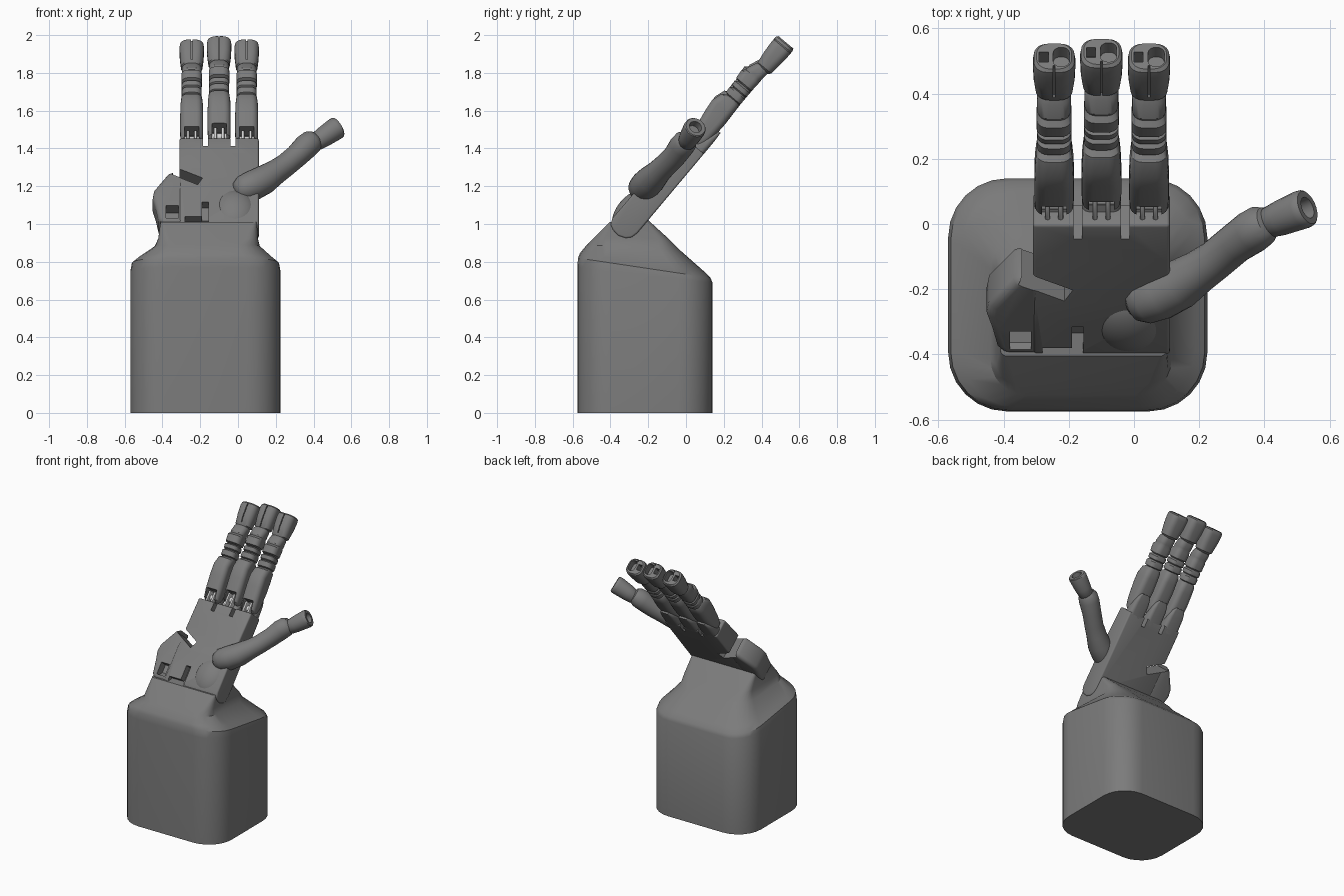
import bpy, bmesh, math
from mathutils import Vector, Matrix

cube = bpy.data.objects.get("Cube")
if cube:
    bpy.data.objects.remove(cube, do_unlink=True)


def material(name, value):
    m = bpy.data.materials.new(name)
    m.use_nodes = True
    col = (value, value, value, 1)
    m.diffuse_color = col
    m.node_tree.nodes["Principled BSDF"].inputs["Base Color"].default_value = col
    return m


GREY = material("mid grey", 0.2)
LIGHT = material("light grey", 0.65)

# Hand frame: local x = across, local y = towards fingertips, local z = palm side
HAND = Matrix.Translation((0, -0.2, 1.02)) @ Matrix.Rotation(math.radians(50), 4, 'X')


def finish(name, bm, mat, frame):
    bmesh.ops.recalc_face_normals(bm, faces=bm.faces[:])
    me = bpy.data.meshes.new(name)
    bm.to_mesh(me)
    bm.free()
    me.materials.append(mat)
    ob = bpy.data.objects.new(name, me)
    bpy.context.collection.objects.link(ob)
    ob.matrix_world = frame
    return ob


def loft(name, rings, mat=GREY, frame=HAND):
    """Skin a stack of equal-count rings and cap both ends."""
    bm = bmesh.new()
    rows = [[bm.verts.new(p) for p in r] for r in rings]
    n = len(rows[0])
    for a, b in zip(rows, rows[1:]):
        for i in range(n):
            j = (i + 1) % n
            bm.faces.new((a[i], a[j], b[j], b[i]))
    bm.faces.new(rows[0])
    bm.faces.new(rows[-1])
    return finish(name, bm, mat, frame)


def rounded_rect(x0, x1, y0, y1, r, seg=5):
    r = min(r, (x1 - x0) * 0.49, (y1 - y0) * 0.49)
    corners = [(x1 - r, y1 - r), (x0 + r, y1 - r), (x0 + r, y0 + r), (x1 - r, y0 + r)]
    return [(cx + r * math.cos((k + i / seg) * math.pi / 2),
             cy + r * math.sin((k + i / seg) * math.pi / 2))
            for k, (cx, cy) in enumerate(corners) for i in range(seg + 1)]


def limb(name, cx, sections, r=0.04, mat=GREY):
    """Rounded box sections (u, half width, back, front) along the hand."""
    return loft(name, [[(x, u, v) for x, v in rounded_rect(cx - w, cx + w, b, f, r)]
                       for u, w, b, f in sections], mat)


def box(name, x0, x1, u0, u1, v0, v1, turn=0, mat=GREY):
    c = Vector(((x0 + x1) / 2, (u0 + u1) / 2, (v0 + v1) / 2))
    bm = bmesh.new()
    bmesh.ops.create_cube(bm, size=1)
    bmesh.ops.scale(bm, vec=(x1 - x0, u1 - u0, v1 - v0), verts=bm.verts)
    m = Matrix.Translation(c) @ Matrix.Rotation(math.radians(turn), 4, 'Z')
    bmesh.ops.transform(bm, matrix=m, verts=bm.verts)
    return finish(name, bm, mat, HAND)


def apply_mod(ob, mod):
    bpy.context.view_layer.objects.active = ob
    bpy.ops.object.modifier_apply(modifier=mod.name)


def bevel(ob, width, seg=3):
    mod = ob.modifiers.new("bevel", 'BEVEL')
    mod.width, mod.segments = width, seg
    mod.limit_method, mod.angle_limit = 'ANGLE', math.radians(40)
    apply_mod(ob, mod)


def cut(ob, *cutters):
    for c in cutters:
        c.hide_render = True
        mod = ob.modifiers.new("cut", 'BOOLEAN')
        mod.operation, mod.solver, mod.object = 'DIFFERENCE', 'EXACT', c
        bpy.context.view_layer.update()
        apply_mod(ob, mod)
        bpy.data.objects.remove(c, do_unlink=True)


def tube(name, path, sides=24):
    """Round tube along (x, y, z, radius) points."""
    pts = [Vector(p[:3]) for p in path]
    rings = []
    for i, p in enumerate(pts):
        t = (pts[min(i + 1, len(pts) - 1)] - pts[max(i - 1, 0)]).normalized()
        a = t.cross(Vector((0, -0.6, 0.8))).normalized()
        b = t.cross(a)
        rings.append([p + path[i][3] * (a * math.cos(k * math.tau / sides) + b * math.sin(k * math.tau / sides))
                      for k in range(sides)])
    return loft(name, rings, GREY, Matrix.Identity(4))


# Forearm stand: (x0, x1, y0, y1, corner radius, z at back, z at front)
stand = [(-.57, .225, -.575, .14, .18, 0, 0), (-.57, .225, -.575, .14, .18, .69, .77),
         (-.562, .217, -.572, .13, .18, .715, .82), (-.53, .185, -.562, .10, .17, .745, .845),
         (-.44, .115, -.525, -.03, .11, .86, .89), (-.422, .105, -.49, -.09, .06, .92, .925),
         (-.41, .10, -.405, -.205, .02, 1.025, 1.01)]
loft("forearm_stand", [[(x, y, zf + (zb - zf) * (y - y0) / (y1 - y0))
                        for x, y in rounded_rect(x0, x1, y0, y1, r, 6)]
                       for x0, x1, y0, y1, r, zb, zf in stand], GREY, Matrix.Identity(4))

# Palm with rounded heel
profile = [(.46, 0), (-.09, 0), (-.125, .008), (-.15, .03), (-.165, .07), (-.16, .11),
           (-.145, .138), (-.115, .152), (.1, .15), (.3, .14), (.46, .13)]
palm = loft("palm", [[(x, u, v) for u, v in profile] for x in (-.31, .11)])
bevel(palm, .01)
cut(palm, box("socket_cutter", -.37, -.19, .16, .215, -.05, .25, -28),
    box("slot_cutter", -.28, -.157, -.14, -.10, .10, .25),
    box("upright_cutter", -.19, -.155, -.11, .0, .10, .25),
    box("gap_cutter_a", -.186, -.16, .40, .5, -.05, .2),
    box("gap_cutter_b", -.04, -.014, .40, .5, -.05, .2))

# Outer side lobe with its socket and square recess
lobe_outline = [(-.285, -.14), (-.40, -.14), (-.42, -.11), (-.437, -.02), (-.452, .04),
                (-.445, .09), (-.37, .205), (-.33, .225), (-.285, .20)]
lobe = loft("side_lobe", [[(x, u, v) for x, u in lobe_outline] for v in (.0, .149)])
bevel(lobe, .03, 4)
cut(lobe, box("socket_cutter", -.35, -.17, .15, .215, -.05, .25, -28),
    box("square_cutter", -.38, -.316, -.11, -.025, .09, .25))

# Thumb mound
bm = bmesh.new()
bmesh.ops.create_uvsphere(bm, u_segments=32, v_segments=16, radius=1)
bmesh.ops.scale(bm, vec=(.12, .14, .085), verts=bm.verts)
bmesh.ops.translate(bm, vec=(-.015, -.02, .09), verts=bm.verts)
finish("thumb_mound", bm, GREY, HAND)

# Thumb and its cupped tip
tube("thumb", [(-.015, -.25, 1.165, .03), (0, -.245, 1.17, .055), (.03, -.235, 1.185, .074),
               (.08, -.215, 1.205, .08), (.14, -.185, 1.235, .077), (.20, -.145, 1.275, .066),
               (.25, -.11, 1.31, .062), (.31, -.06, 1.36, .062), (.36, -.025, 1.41, .067),
               (.39, -.005, 1.435, .064), (.41, .005, 1.448, .05), (.418, .01, 1.455, .03)])
tip = tube("thumb_tip", [(.40, .0, 1.425, .035), (.412, .004, 1.433, .047), (.45, .018, 1.459, .054),
                         (.515, .044, 1.503, .06), (.527, .049, 1.511, .058), (.532, .051, 1.514, .053)])
cut(tip, tube("cup_cutter", [(.50, .037, 1.492, .034), (.58, .07, 1.547, .034)], 16))

# Fingers
FINGER = [(.49, .05, .03, .09), (.505, .058, .022, .11), (.56, .061, .018, .125), (.66, .061, .015, .142),
          (.73, .059, .018, .15), (.785, .055, .02, .132), (.80, .047, .028, .106),
          (.806, .053, .02, .12), (.84, .053, .02, .124), (.85, .047, .026, .108),
          (.857, .053, .02, .12), (.882, .053, .02, .125), (.892, .046, .026, .106),
          (.90, .054, .02, .128), (.95, .054, .018, .133), (.965, .05, .02, .116),
          (.975, .052, .018, .118), (1.02, .052, .014, .10), (1.04, .042, .02, .085)]
TIP = [(1.022, .042, .012, .084), (1.036, .057, .0, .094), (1.10, .063, -.006, .103),
       (1.16, .065, -.01, .107), (1.182, .062, -.009, .105), (1.19, .054, -.004, .098)]
for label, cx, shift in (("outer", -.245, -.022), ("middle", -.1, 0), ("inner", .046, -.022)):
    def moved(sections):
        return [(u + shift, w, b, f) for u, w, b, f in sections]
    finger = limb(label + "_finger", cx, moved(FINGER), .035)
    cut(finger, box("hinge_cutter", cx - .038, cx + .038, .42, .565 + shift, .045, .25))
    tip = limb(label + "_fingertip", cx, moved(TIP), .04)
    cut(tip, limb("cup_cutter", cx + .022, moved([(1.145, .025, .012, .088), (1.25, .025, .012, .088)]), .022),
        box("notch_cutter", cx - .046, cx - .018, 1.145 + shift, 1.25, .03, .07),
        box("slit_cutter", cx - .003, cx + .003, 1.03, 1.25, .085, .2))
    # Knuckle tab behind the finger
    limb(label + "_knuckle_tab", cx, [(.42, .06, 0, .09), (.48, .06, 0, .07), (.54, .056, 0, .045),
                                      (.58, .045, .002, .028), (.6, .03, .004, .018)], .025)
    # Light hinge: two prongs and a pin
    for s in (-1, 1):
        p = box(label + "_hinge_prong", cx + s * .02 - .008, cx + s * .02 + .008,
                .45, .555 + shift, .04, .108, 0, LIGHT)
        bevel(p, .006, 2)
    bm = bmesh.new()
    bmesh.ops.create_cone(bm, cap_ends=True, segments=16, radius1=.02, radius2=.02, depth=.076)
    bmesh.ops.transform(bm, verts=bm.verts, matrix=Matrix.Translation((cx, .515 + shift, .07))
                        @ Matrix.Rotation(math.pi / 2, 4, 'Y'))
    finish(label + "_hinge_pin", bm, LIGHT, HAND)

# Smooth shading with sharp edges kept
bpy.ops.object.select_all(action='DESELECT')
for ob in bpy.context.collection.objects:
    if ob.type == 'MESH':
        ob.select_set(True)
        bpy.context.view_layer.objects.active = ob
bpy.ops.object.shade_smooth_by_angle(angle=math.radians(32))
